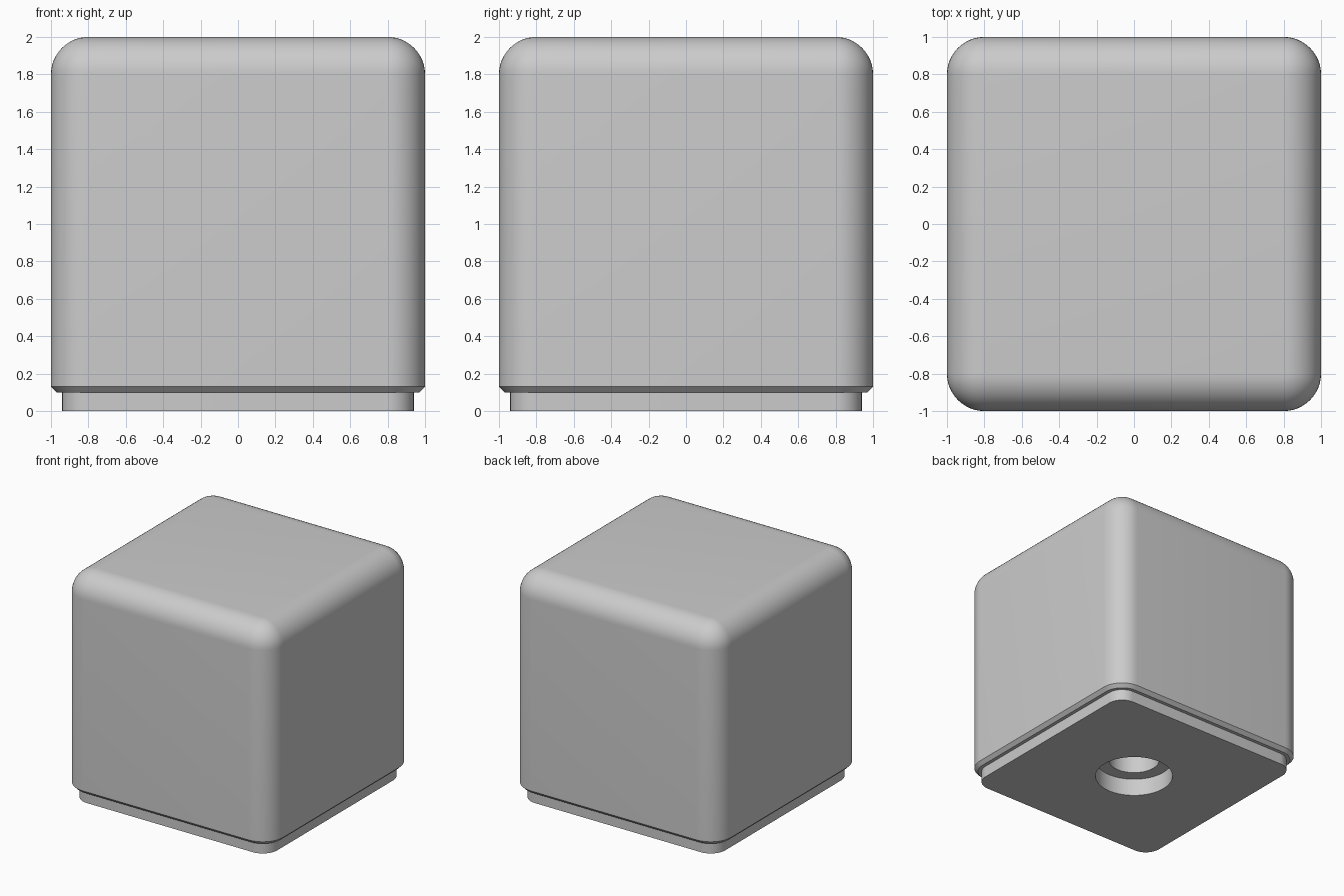
import bpy, bmesh
from math import sin, cos, pi, radians

if "Cube" in bpy.data.objects:
    bpy.data.objects.remove(bpy.data.objects["Cube"])

N = 12  # segments per rounded corner


def ring(bm, half, radius, z):
    """Rounded square; a circle when radius equals half."""
    verts = []
    c = half - radius
    for q, (sx, sy) in enumerate([(1, 1), (-1, 1), (-1, -1), (1, -1)]):
        for j in range(N + 1):
            a = (q + j / N) * pi / 2
            verts.append(bm.verts.new((sx * c + radius * cos(a), sy * c + radius * sin(a), z)))
    return verts


def loft(name, rings, cap_first=False, cap_last=False):
    bm = bmesh.new()
    loops = [ring(bm, *r) for r in rings]
    for a, b in zip(loops, loops[1:]):
        for i in range(len(a)):
            k = (i + 1) % len(a)
            bm.faces.new((a[i], b[i], b[k], a[k]))
    if cap_first:
        bm.faces.new(loops[0])
    if cap_last:
        bm.faces.new(loops[-1][::-1])
    bmesh.ops.remove_doubles(bm, verts=bm.verts, dist=1e-5)
    mesh = bpy.data.meshes.new(name)
    bm.to_mesh(mesh)
    bm.free()
    obj = bpy.data.objects.new(name, mesh)
    bpy.context.collection.objects.link(obj)
    bpy.ops.object.select_all(action='DESELECT')
    obj.select_set(True)
    bpy.context.view_layer.objects.active = obj
    bpy.ops.object.shade_smooth_by_angle(angle=radians(30))
    return obj


# Housing: filleted top, straight walls, chamfered lower rim
R = 0.2
fillet = []
for j in range(N + 1):
    t = j / N * pi / 2
    inset = R * (1 - sin(t))
    fillet.append((1 - inset, R - inset, 2 - R + R * cos(t)))
loft("housing", fillet + [(1, R, 0.13), (0.97, 0.17, 0.10), (0.94, 0.14, 0.10)], cap_first=True)

# Base plate with a stepped round socket underneath
loft("base_plate", [
    (0.94, 0.14, 0.10), (0.94, 0.14, 0.0),
    (0.32, 0.32, 0.0), (0.32, 0.32, 0.155),
    (0.21, 0.21, 0.155), (0.21, 0.21, 0.4),
], cap_last=True)
